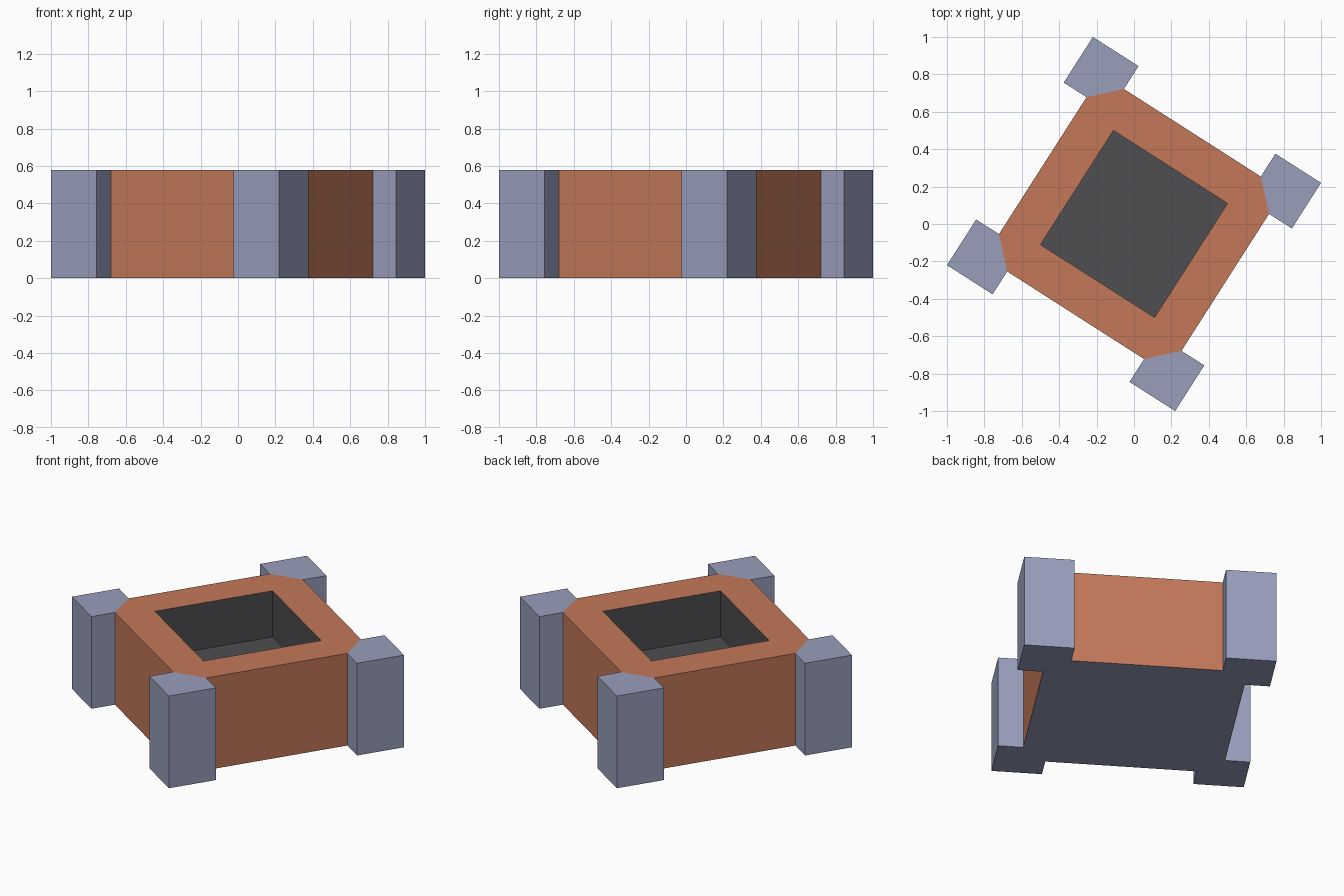
import bpy, bmesh, math
from mathutils import Matrix

if "Cube" in bpy.data.objects:
    bpy.data.objects.remove(bpy.data.objects["Cube"])

ANGLE = math.radians(-32.6)
U = 1 / (5 * (math.cos(ANGLE) - math.sin(ANGLE)))   # one grid unit of the model
H, PIT = 4, 2                                       # height and pit floor, in units
TURN = Matrix.Rotation(ANGLE, 4, 'Z')


def material(name, srgb):
    m = bpy.data.materials.new(name)
    lin = [((c / 255 + 0.055) / 1.055) ** 2.4 for c in srgb]
    m.diffuse_color = (*lin, 1)
    m.use_nodes = True
    m.node_tree.nodes["Principled BSDF"].inputs["Base Color"].default_value = m.diffuse_color
    return m


clay = material("terracotta", (195, 121, 89))
slate = material("blue_grey", (152, 159, 187))
dark = material("charcoal", (78, 78, 81))


def quarter(points, k):
    """Turn 2D points by k quarter turns."""
    for _ in range(k):
        points = [(-y, x) for x, y in points]
    return points


def ring(bm, points, z):
    return [bm.verts.new((x * U, y * U, z * U)) for x, y in points]


def walls(bm, low, high, skip=lambda i: False):
    n = len(low)
    for i in range(n):
        if not skip(i):
            j = (i + 1) % n
            bm.faces.new((low[i], low[j], high[j], high[i]))


def finish(bm, name, mats):
    bm.transform(TURN)
    bm.normal_update()
    me = bpy.data.meshes.new(name)
    bm.to_mesh(me)
    bm.free()
    ob = bpy.data.objects.new(name, me)
    bpy.context.collection.objects.link(ob)
    for m in mats:
        me.materials.append(m)
    return ob


# Block with cut corners and a square opening on top
octagon = [p for k in range(4) for p in quarter([(4, -3), (4, 3)], k)]
opening = [p for k in range(4) for p in quarter([(2.5, 2.5)], k)]
bm = bmesh.new()
low, high, rim = ring(bm, octagon, 0), ring(bm, octagon, H), ring(bm, opening, H)
walls(bm, low, high, skip=lambda i: i % 2 == 1)     # cut corners touch the posts
bm.faces.new(low[::-1])
for k in range(4):
    a, b, c = high[2 * k], high[2 * k + 1], high[(2 * k + 2) % 8]
    bm.faces.new((a, b, rim[k], rim[k - 1]))
    bm.faces.new((b, c, rim[k]))
bm.normal_update()
for f in bm.faces:                                  # grey underside
    f.material_index = 1 if f.normal.z < -0.5 else 0
finish(bm, "block_body", [clay, slate])

# Dark sunken pit
bm = bmesh.new()
low, high = ring(bm, opening, PIT), ring(bm, opening, H)
walls(bm, low[::-1], high[::-1])
bm.faces.new(low)
finish(bm, "sunken_pit", [dark])

# Four corner posts
post = [(4, 3), (5, 3), (5, 5), (3, 5), (3, 4)]
for k in range(4):
    bm = bmesh.new()
    pts = quarter(post, k)
    low, high = ring(bm, pts, 0), ring(bm, pts, H)
    walls(bm, low, high, skip=lambda i: i == 4)     # joined to the block here
    bm.faces.new(low[::-1])
    bm.faces.new(high)
    finish(bm, f"corner_post_{k + 1}", [slate])
